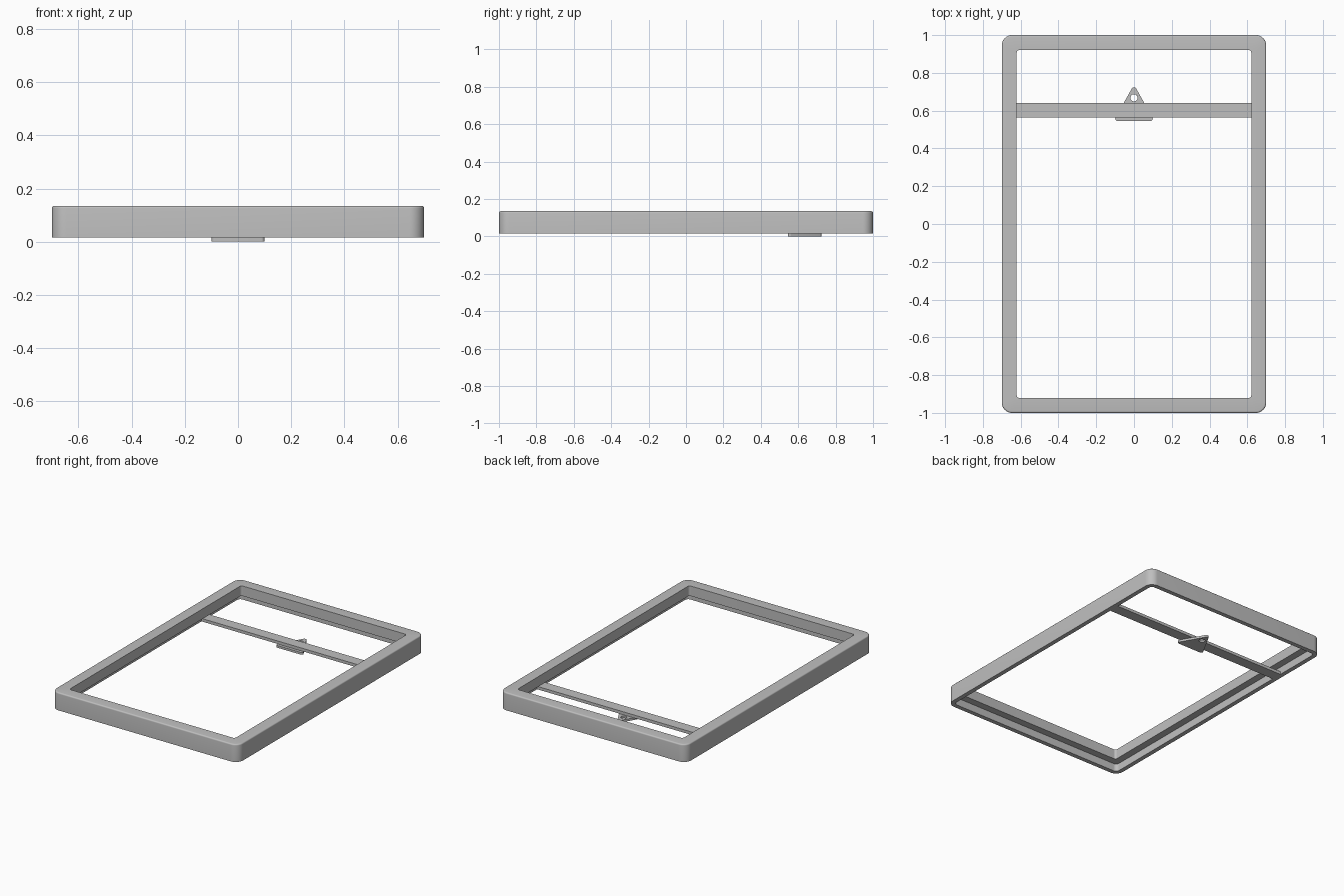
import bpy, bmesh, math
from mathutils import Vector

if "Cube" in bpy.data.objects:
    bpy.data.objects.remove(bpy.data.objects["Cube"])

grey = bpy.data.materials.new("plain grey")
grey.use_nodes = True
colour = (0.52, 0.52, 0.52, 1)
grey.diffuse_color = colour
grey.node_tree.nodes["Principled BSDF"].inputs["Base Color"].default_value = colour


def finish(bm, name):
    bmesh.ops.recalc_face_normals(bm, faces=bm.faces)
    mesh = bpy.data.meshes.new(name)
    bm.to_mesh(mesh)
    bm.free()
    mesh.materials.append(grey)
    ob = bpy.data.objects.new(name, mesh)
    bpy.context.collection.objects.link(ob)
    bpy.ops.object.select_all(action='DESELECT')
    ob.select_set(True)
    bpy.context.view_layer.objects.active = ob
    bpy.ops.object.shade_smooth_by_angle(angle=math.radians(35))
    return ob


def rounded_rect(hx, hy, r, steps=10):
    pts = []
    for k, (sx, sy) in enumerate([(1, 1), (-1, 1), (-1, -1), (1, -1)]):
        for i in range(steps + 1):
            a = math.pi / 2 * (k + i / steps)
            pts.append((sx * (hx - r) + r * math.cos(a),
                        sy * (hy - r) + r * math.sin(a)))
    return pts


def skin(bm, rings):
    """Join a closed sequence of equal-sized vertex loops with quads."""
    loops = [[bm.verts.new((x, y, z)) for x, y in pts] for pts, z in rings]
    n = len(loops[0])
    for a, b in zip(loops, loops[1:] + loops[:1]):
        for i in range(n):
            j = (i + 1) % n
            bm.faces.new((a[i], a[j], b[j], b[i]))


# Frame: section swept around a rounded rectangle, with a stepped recess behind
base, top, ledge = 0.015, 0.135, 0.067
soft = 0.009


def ring(inset, r, z):
    return rounded_rect(0.7 - inset, 1 - inset, r), z


rings = [ring(0, 0.055, base)]
for i in range(6):
    a = math.pi / 2 * i / 5
    inset = soft * (1 - math.cos(a))
    rings.append(ring(inset, 0.055 - inset, top - soft + soft * math.sin(a)))
rings += [ring(0.079, 0.015, top), ring(0.079, 0.015, ledge),
          ring(0.03, 0.025, ledge), ring(0.03, 0.025, base)]
bm = bmesh.new()
skin(bm, rings)
finish(bm, "frame")

# Cross bar set into the recess, flush with the back
bm = bmesh.new()
bmesh.ops.create_cube(bm, size=1)
for v in bm.verts:
    v.co = (v.co.x * 1.34, 0.6025 + v.co.y * 0.075, 0.025 + v.co.z * 0.02)
finish(bm, "cross_bar")

# Triangular hanger plate with rounded corners and a nail hole
centre = Vector((0, 0.668))
corners = [Vector((0.108, 0.545)), Vector((0, 0.738)), Vector((-0.108, 0.545))]
radii = [0.012, 0.014, 0.012]
outline = []
for k, c in enumerate(corners):
    d0 = (corners[k - 1] - c).normalized()
    d1 = (corners[(k + 1) % 3] - c).normalized()
    half = d0.angle(d1) / 2
    mid = c + (d0 + d1).normalized() * (radii[k] / math.sin(half))
    out = (c - mid).normalized()
    sweep = math.pi / 2 - half
    for i in range(9):
        a = math.atan2(out.y, out.x) + sweep * (i / 4 - 1)
        outline.append((mid.x + radii[k] * math.cos(a),
                        mid.y + radii[k] * math.sin(a)))

# The hole has one vertex for each outline vertex, so the plate is a clean ring
count = len(outline)
start = math.atan2(outline[0][1] - centre.y, outline[0][0] - centre.x)
hole = [(centre.x + 0.019 * math.cos(start + math.tau * i / count),
         centre.y + 0.019 * math.sin(start + math.tau * i / count))
        for i in range(count)]
bm = bmesh.new()
skin(bm, [(outline, 0), (outline, base), (hole, base), (hole, 0)])
finish(bm, "hanger_plate")
